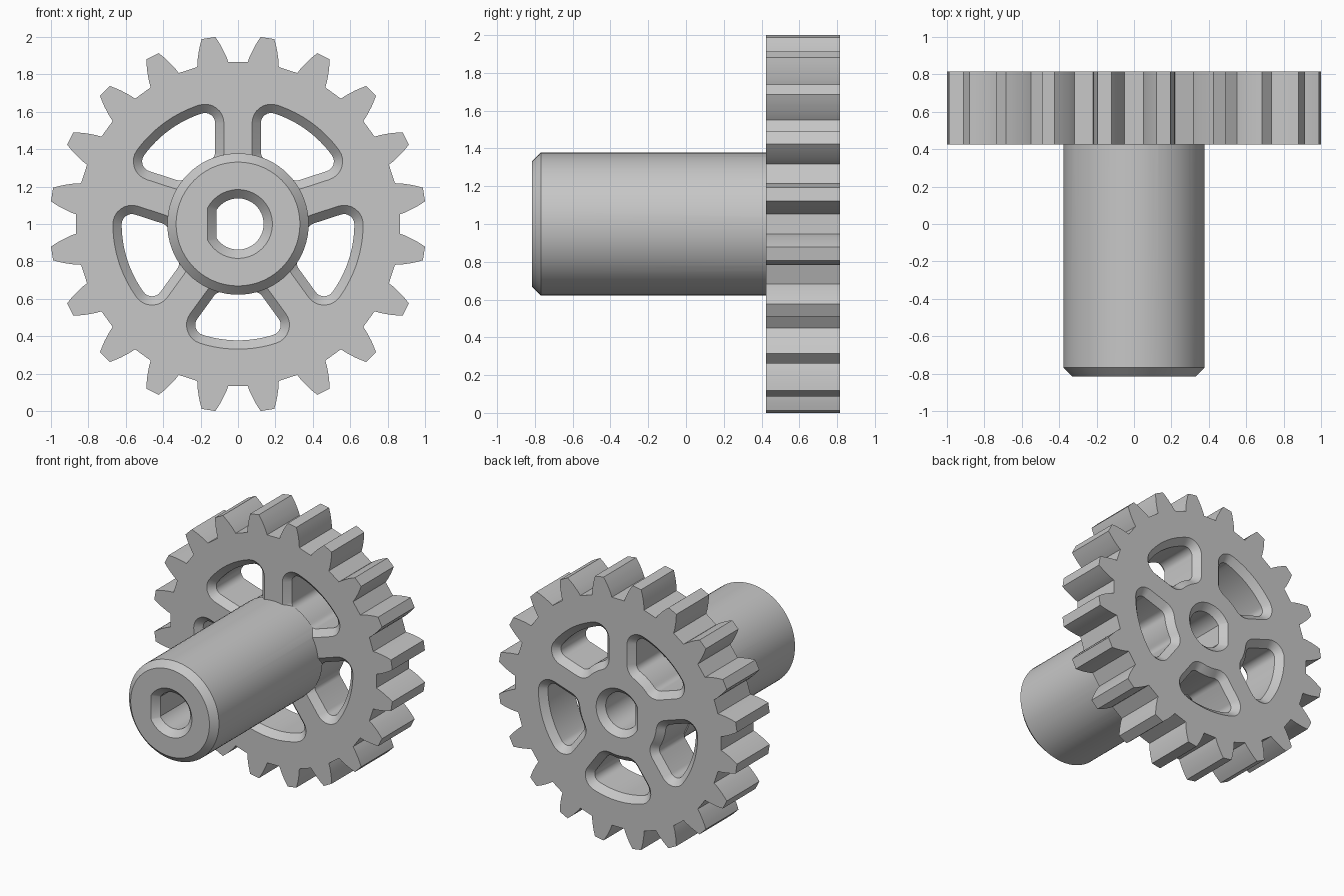
import bpy, bmesh
from math import radians, sin, cos, asin, acos, pi

cube = bpy.data.objects.get("Cube")
if cube:
    bpy.data.objects.remove(cube, do_unlink=True)

# Main dimensions
AXIS_Z = 1.0
FRONT, BACK = -0.8155, 0.8155
PLATE_FRONT = 0.424
CHAMFER = 0.047
HUB_R = 0.378
TEETH = 20
SPOKES = 5

steel = bpy.data.materials.new("plain_grey")
steel.use_nodes = True
grey = (0.57, 0.57, 0.57, 1)
steel.diffuse_color = grey
steel.node_tree.nodes["Principled BSDF"].inputs["Base Color"].default_value = grey


def polar(r, a, centre=(0, 0)):
    return (centre[0] + r * cos(a), centre[1] + r * sin(a))


def arc(r, a0, a1, n, centre=(0, 0)):
    return [polar(r, a0 + (a1 - a0) * i / n, centre) for i in range(n + 1)]


def loft(name, sections):
    """Closed solid through (y, outline) sections along the axle."""
    bm = bmesh.new()
    rings = [[bm.verts.new((x, y, z + AXIS_Z)) for x, z in pts] for y, pts in sections]
    for a, b in zip(rings, rings[1:]):
        for i in range(len(a)):
            j = (i + 1) % len(a)
            bm.faces.new((a[i], a[j], b[j], b[i]))
    bm.faces.new(rings[0])
    bm.faces.new(rings[-1])
    bmesh.ops.recalc_face_normals(bm, faces=bm.faces)
    mesh = bpy.data.meshes.new(name)
    bm.to_mesh(mesh)
    bm.free()
    obj = bpy.data.objects.new(name, mesh)
    bpy.context.collection.objects.link(obj)
    mesh.materials.append(steel)
    return obj


def combine(target, tool, operation):
    """Apply a boolean and discard the tool."""
    mod = target.modifiers.new("combine", 'BOOLEAN')
    mod.operation = operation
    mod.solver = 'EXACT'
    mod.object = tool
    bpy.context.view_layer.objects.active = target
    bpy.ops.object.modifier_apply(modifier=mod.name)
    bpy.data.objects.remove(tool, do_unlink=True)


def chamfered_cutter(name, outline, y0, y1):
    """Through-cutter whose outline widens at both ends."""
    extra = 0.01
    wide = outline(CHAMFER + extra)
    narrow = outline(0)
    return loft(name, [(y0 - extra, wide), (y0 + CHAMFER, narrow),
                       (y1 - CHAMFER, narrow), (y1 + extra, wide)])


# Toothed outline: (radius, half angle in degrees) up one flank
FLANK = [(0.867, 5.56), (0.893, 5.1), (0.92, 4.45), (0.95, 3.72), (0.98, 2.9), (1.0073, 2.1)]


def gear_outline():
    pts = []
    for k in range(TEETH):
        mid = radians((k + 0.5) * 360 / TEETH)
        pts += [polar(r, mid - radians(h)) for r, h in FLANK]
        pts += [polar(r, mid + radians(h)) for r, h in reversed(FLANK)]
    return pts


# Window between two spokes: a wedge with rounded corners, grown by d
def window_outline(d, heading):
    fillet = 0.055
    side = 0.122 + fillet
    r_out, r_in = 0.622 - fillet, 0.37 + fillet
    half = pi / SPOKES
    a_out, a_in = half - asin(side / r_out), half - asin(side / r_in)
    normal = half + pi / 2
    R = fillet + d
    upper = arc(r_out + R, 0, a_out, 8)
    upper += arc(R, a_out, normal, 8, polar(r_out, a_out))[1:]
    upper += arc(R, normal, a_in + pi, 6, polar(r_in, a_in))
    upper += arc(r_in - R, a_in, 0, 5)[1:]
    lower = [(x, -y) for x, y in reversed(upper[1:-1])]
    c, s = cos(heading), sin(heading)
    return [(x * c - y * s, x * s + y * c) for x, y in upper + lower]


# D-shaped bore, flat on the -x side, grown by d
def bore_outline(d):
    r, flat = 0.137 + d, 0.115 + d
    end = pi - acos(flat / r)
    return arc(r, -end, end, 48)


# Toothed wheel with spoke windows
gear = loft("spoked_gear_with_hub", [(PLATE_FRONT, gear_outline()), (BACK, gear_outline())])
for k in range(SPOKES):
    heading = -pi / 2 + k * 2 * pi / SPOKES
    cutter = chamfered_cutter("window_cutter", lambda d: window_outline(d, heading),
                              PLATE_FRONT, BACK)
    combine(gear, cutter, 'DIFFERENCE')


# Long hub with a chamfered front rim
def circle(r):
    return arc(r, 0, 2 * pi, 72)[:-1]


hub = loft("hub", [(FRONT, circle(HUB_R - CHAMFER)), (FRONT + CHAMFER, circle(HUB_R)),
                   (PLATE_FRONT + CHAMFER + 0.002, circle(HUB_R))])
combine(gear, hub, 'UNION')

# Axle bore through hub and wheel
combine(gear, chamfered_cutter("bore_cutter", bore_outline, FRONT, BACK), 'DIFFERENCE')

# Smooth curved walls, crisp edges
bpy.ops.object.select_all(action='DESELECT')
gear.select_set(True)
bpy.context.view_layer.objects.active = gear
bpy.ops.object.shade_smooth_by_angle(angle=radians(25))
